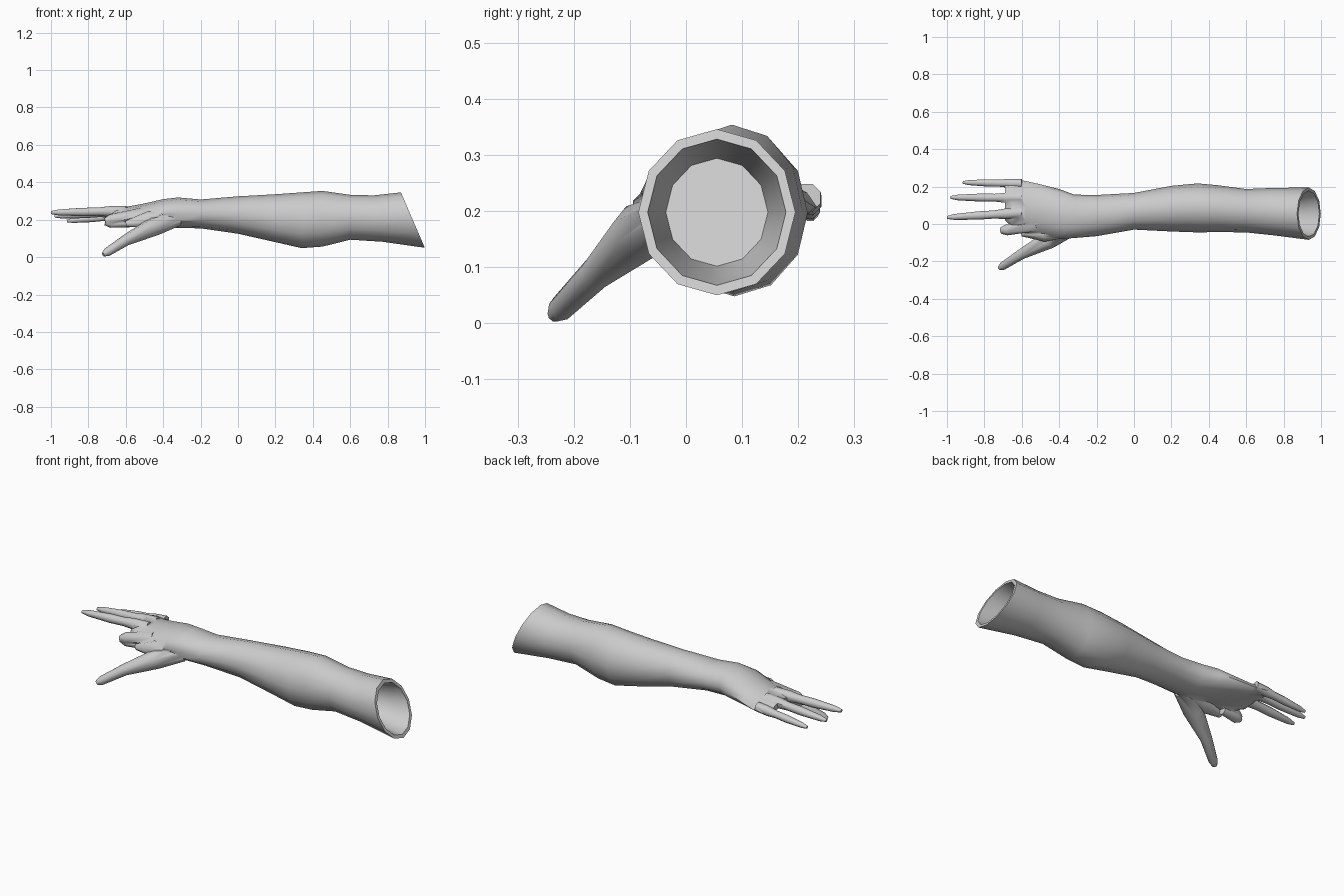
import bpy, bmesh, math
from mathutils import Vector

if "Cube" in bpy.data.objects:
    bpy.data.objects.remove(bpy.data.objects["Cube"])


def loft(name, rings):
    """Skin a closed solid over rings with equal point counts."""
    bm = bmesh.new()
    vr = [[bm.verts.new(p) for p in r] for r in rings]
    n = len(vr[0])
    for a, b in zip(vr, vr[1:]):
        for i in range(n):
            j = (i + 1) % n
            bm.faces.new((a[i], a[j], b[j], b[i]))
    bm.faces.new(vr[0])
    bm.faces.new(vr[-1])
    bmesh.ops.recalc_face_normals(bm, faces=bm.faces)
    me = bpy.data.meshes.new(name)
    bm.to_mesh(me)
    bm.free()
    ob = bpy.data.objects.new(name, me)
    bpy.context.collection.objects.link(ob)
    return ob


def clamp(t):
    return max(0.0, min(1.0, t))


def section(x, y, z, ry, rz, n=12):
    """Ring across the arm; the cut end leans, the palm arches."""
    lean = 0.43 * clamp((x - 0.6) / 0.33)
    arch = 0.025 * clamp((-0.36 - x) / 0.2)
    ring = []
    for i in range(n):
        a = 2 * math.pi * i / n
        c, s = math.cos(a), math.sin(a)
        ring.append(Vector((x - lean * s * rz, y + c * ry, z + s * rz - arch * c * c)))
    return ring


def inset(ring, scale, depth):
    """Shrink a ring about its centre and push it into the arm."""
    mid = sum(ring, Vector()) / len(ring)
    return [mid + (p - mid) * scale - Vector((depth, 0, 0)) for p in ring]


def tube(name, pts, radii, n=8):
    """Tapered round digit along a path."""
    pts = [Vector(p) for p in pts]
    rings = []
    for i, p in enumerate(pts):
        d = (pts[min(i + 1, len(pts) - 1)] - pts[max(i - 1, 0)]).normalized()
        u = d.cross(Vector((0, 0, 1))).normalized()
        v = u.cross(d)
        rings.append([p + radii[i] * (u * math.cos(t) + v * math.sin(t))
                      for t in (2 * math.pi * (k + 0.5) / n for k in range(n))])
    return loft(name, rings)


def finger(name, base, tip, r):
    """Straight finger: thick knuckle, slim shaft, middle joint, small tip."""
    a, b = Vector(base), Vector(tip)
    shape = {0: 1, 0.22: 1, 0.38: 0.78, 0.58: 0.8, 0.9: 0.56, 1: 0.28}
    return tube(name, [a.lerp(b, t) for t in shape], [r * k for k in shape.values()])


# Upper arm, elbow, forearm, wrist and palm: x, centre y, z, half width, half height
body = [section(*s) for s in (
    (0.935, 0.055, 0.198, 0.14, 0.148),
    (0.75, 0.066, 0.206, 0.127, 0.124),
    (0.60, 0.071, 0.213, 0.116, 0.12),
    (0.45, 0.082, 0.205, 0.125, 0.149),
    (0.34, 0.086, 0.197, 0.131, 0.149),
    (0.20, 0.082, 0.208, 0.122, 0.128),
    (0.00, 0.068, 0.225, 0.098, 0.1),
    (-0.20, 0.045, 0.231, 0.11, 0.077),
    (-0.32, 0.041, 0.237, 0.116, 0.082),
    (-0.40, 0.053, 0.238, 0.134, 0.072),
    (-0.50, 0.075, 0.236, 0.137, 0.051),
    (-0.58, 0.09, 0.232, 0.14, 0.04),
    (-0.65, 0.111, 0.234, 0.131, 0.034),
    (-0.69, 0.127, 0.236, 0.107, 0.019))]

# Hollow open end with a thin lip
rim = body[0]
arm = loft("arm", [inset(rim, 0.65, 0.19), inset(rim, 0.8, 0.07), inset(rim, 0.88, 0)] + body)

# Three straight fingers, folded index finger, thumb and its web
parts = [
    finger("middle_finger", (-0.6, 0.06, 0.246), (-1, 0.035, 0.238), 0.03),
    finger("ring_finger", (-0.6, 0.14, 0.244), (-0.98, 0.142, 0.219), 0.029),
    finger("little_finger", (-0.6, 0.216, 0.224), (-0.915, 0.222, 0.193), 0.026),
    tube("index_finger", [(-0.52, -0.005, 0.23), (-0.68, -0.032, 0.2),
                          (-0.71, -0.034, 0.19)], (0.036, 0.031, 0.019)),
    tube("index_finger_fold", [(-0.71, -0.032, 0.186), (-0.68, -0.03, 0.18),
                               (-0.58, -0.015, 0.178)], (0.017, 0.025, 0.02)),
    tube("thumb", [(-0.32, -0.025, 0.2), (-0.45, -0.082, 0.163), (-0.6, -0.16, 0.09),
                   (-0.7, -0.224, 0.026), (-0.72, -0.236, 0.013)],
         (0.035, 0.052, 0.03, 0.023, 0.012)),
    tube("thumb_web", [(-0.38, -0.03, 0.21), (-0.48, -0.05, 0.2), (-0.6, -0.05, 0.178)],
         (0.05, 0.048, 0.017)),
]

# Fuse every digit into the arm
bpy.context.view_layer.objects.active = arm
for part in parts:
    mod = arm.modifiers.new(part.name, "BOOLEAN")
    mod.operation = "UNION"
    mod.solver = "EXACT"
    mod.object = part
    bpy.ops.object.modifier_apply(modifier=mod.name)
    bpy.data.objects.remove(part)

arm.select_set(True)
bpy.ops.object.shade_smooth_by_angle(angle=math.radians(55))
